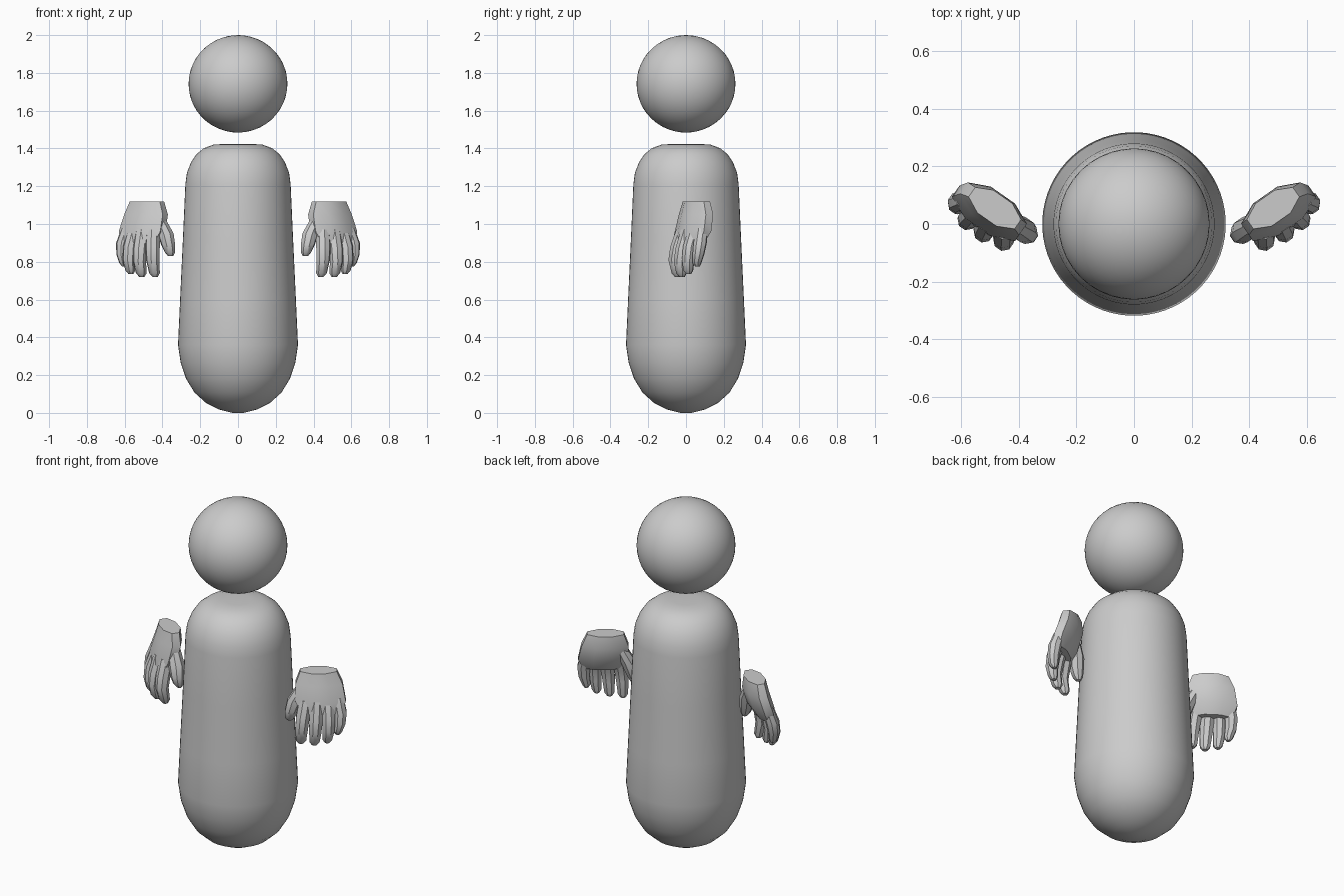
import bpy, bmesh
from math import sin, cos, tau, radians


def finish(name, bm, angle):
    bmesh.ops.recalc_face_normals(bm, faces=bm.faces[:])
    me = bpy.data.meshes.new(name)
    bm.to_mesh(me)
    bm.free()
    me.shade_smooth()
    me.set_sharp_from_angle(angle=radians(angle))
    ob = bpy.data.objects.new(name, me)
    bpy.context.collection.objects.link(ob)
    return ob


def loft(bm, rings, sides, turn=0.0):
    """Skin horizontal elliptical rings (x, y, z, half width, half depth)."""
    loops = []
    for x, y, z, w, d in rings:
        loop = []
        for i in range(sides):
            t = tau * (i + 0.5) / sides
            a, b = w * cos(t), d * sin(t)
            loop.append(bm.verts.new((x + a * cos(turn) - b * sin(turn),
                                      y + a * sin(turn) + b * cos(turn), z)))
        loops.append(loop)
    for lo, hi in zip(loops, loops[1:]):
        for i in range(sides):
            j = (i + 1) % sides
            bm.faces.new((lo[i], lo[j], hi[j], hi[i]))
    bm.faces.new(loops[0])
    bm.faces.new(loops[-1])


# Head
bm = bmesh.new()
bmesh.ops.create_icosphere(bm, subdivisions=4, radius=1)
for v in bm.verts:
    v.co = (v.co.x * 0.262, v.co.y * 0.262, 1.742 + v.co.z * 0.258)
finish("head", bm, 40)

# Body: tapered capsule
profile = [(0.03, 0.0), (0.10, 0.018), (0.17, 0.053), (0.23, 0.107), (0.275, 0.18),
           (0.304, 0.265), (0.318, 0.36), (0.307, 0.60), (0.292, 0.92),
           (0.279, 1.21), (0.271, 1.27), (0.25, 1.325), (0.22, 1.37),
           (0.18, 1.402), (0.13, 1.42), (0.07, 1.424)]
bm = bmesh.new()
loft(bm, [(0, 0, z, r, r) for r, z in profile], 64)
finish("body", bm, 40)

# Hands: faceted palm, four fingers and a thumb, mirrored across x
TURN = radians(35)
bm = bmesh.new()
loft(bm, [(0.482, 0.055, 1.12, 0.105, 0.052), (0.487, 0.053, 1.05, 0.135, 0.062),
          (0.508, 0.037, 0.96, 0.145, 0.062), (0.522, 0.022, 0.90, 0.115, 0.045)],
     8, TURN)
digits = {
    "index": [(0.45, -0.015, 0.97, 0.038), (0.452, -0.045, 0.88, 0.039),
              (0.452, -0.058, 0.81, 0.036), (0.442, -0.048, 0.74, 0.029)],
    "middle": [(0.505, 0.01, 0.97, 0.038), (0.518, -0.018, 0.87, 0.039),
               (0.521, -0.03, 0.80, 0.035), (0.512, -0.024, 0.74, 0.029)],
    "ring": [(0.55, 0.045, 0.97, 0.036), (0.573, 0.02, 0.88, 0.037),
             (0.578, 0.012, 0.81, 0.034), (0.57, 0.012, 0.755, 0.027)],
    "pinky": [(0.585, 0.085, 0.98, 0.032), (0.61, 0.075, 0.90, 0.036),
              (0.613, 0.066, 0.84, 0.032), (0.605, 0.058, 0.795, 0.025)],
    "thumb": [(0.425, 0.005, 1.04, 0.035), (0.384, -0.02, 0.95, 0.044),
              (0.37, -0.032, 0.89, 0.038), (0.36, -0.036, 0.85, 0.028)],
}
for path in digits.values():
    rings = [(x, y, z, r, r) for x, y, z, r in path]
    x, y, z, r = path[-1]
    rings.append((x - 0.003, y + 0.003, z - 0.02, r * 0.5, r * 0.5))
    loft(bm, rings, 8, TURN)
hands = finish("hands", bm, 35)
hands.modifiers.new("mirror", "MIRROR").use_axis[0] = True
